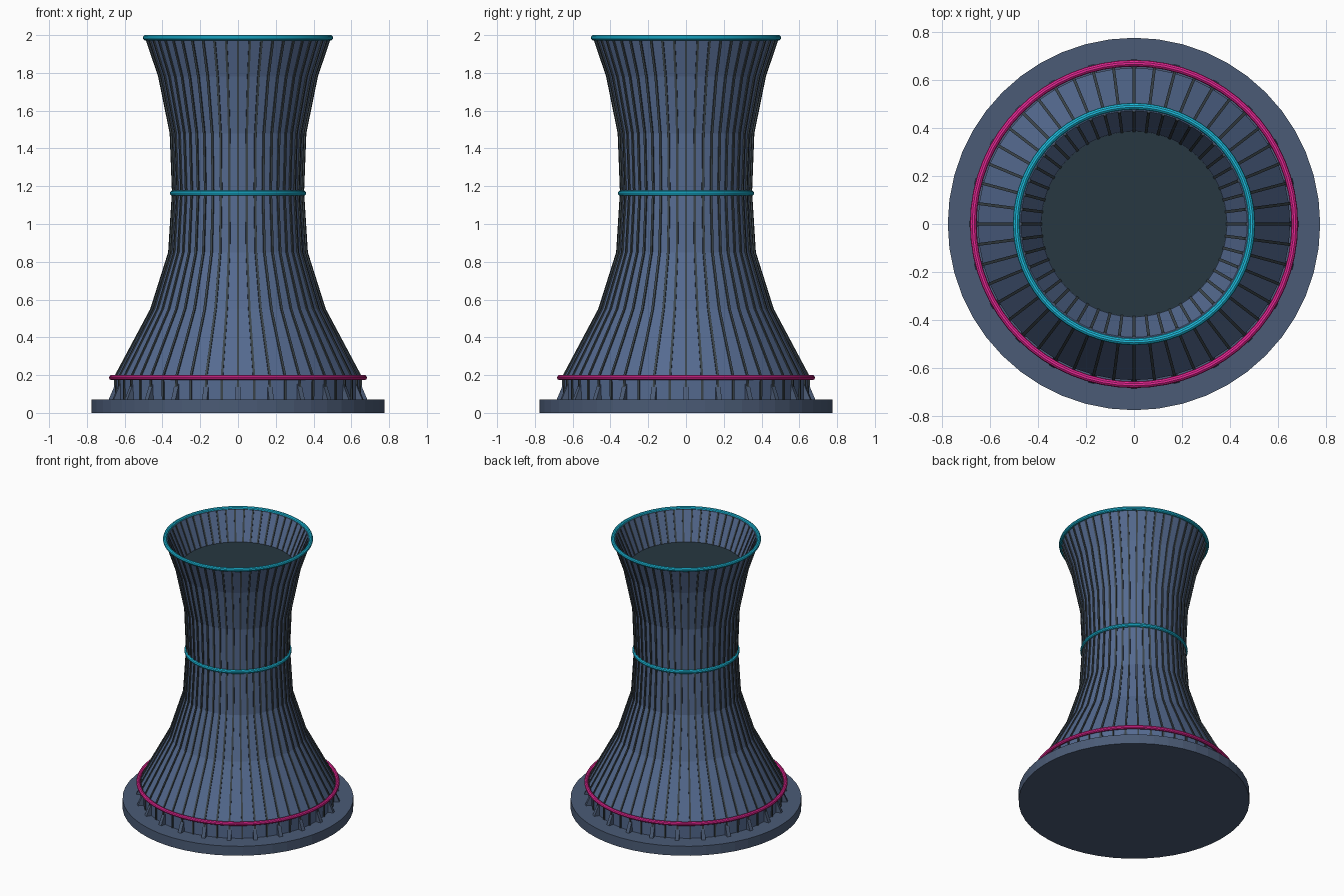
import bpy, bmesh, math

if "Cube" in bpy.data.objects:
    bpy.data.objects.remove(bpy.data.objects["Cube"])

SIDES = 48
# outer shell profile (radius, height), bottom to top
PROFILE = [(0.648, 0.07), (0.65, 0.19), (0.458, 0.55), (0.363, 0.85),
           (0.343, 1.17), (0.355, 1.48), (0.416, 1.78), (0.485, 1.985)]


def material(name, rgb):
    m = bpy.data.materials.new(name)
    m.diffuse_color = (*rgb, 1)
    m.use_nodes = True
    m.node_tree.nodes["Principled BSDF"].inputs["Base Color"].default_value = m.diffuse_color
    return m


BLUE = material("slate_blue", (0.09, 0.145, 0.28))
BASE = material("base_slate", (0.07, 0.105, 0.18))
DARK = material("dark_rib", (0.045, 0.06, 0.07))
VOID = material("dark_interior", (0.02, 0.038, 0.052))
CYAN = material("cyan", (0.012, 0.5, 0.72))
PINK = material("magenta", (0.8, 0.02, 0.3))


def finish(name, bm, mat):
    bmesh.ops.recalc_face_normals(bm, faces=bm.faces)
    me = bpy.data.meshes.new(name)
    bm.to_mesh(me)
    bm.free()
    ob = bpy.data.objects.new(name, me)
    bpy.context.collection.objects.link(ob)
    me.materials.append(mat)
    return ob


def lathe(name, points, mat, closed=False):
    """Revolve a (radius, height) profile around z."""
    bm = bmesh.new()
    rings = []
    for r, z in points:
        rings.append([bm.verts.new((r * math.cos(a), r * math.sin(a), z))
                      for a in (2 * math.pi * i / SIDES for i in range(SIDES))])
    pairs = list(zip(rings, rings[1:]))
    if closed:
        pairs.append((rings[-1], rings[0]))
    for lo, hi in pairs:
        for i in range(SIDES):
            j = (i + 1) % SIDES
            bm.faces.new((lo[i], lo[j], hi[j], hi[i]))
    if not closed:
        bm.faces.new(rings[0])
        bm.faces.new(rings[-1])
    return finish(name, bm, mat)


def radial_bars(name, count, sections, width, mat):
    """Repeat a bar around z; sections are (inner radius, outer radius, height)."""
    bm = bmesh.new()
    for k in range(count):
        a = 2 * math.pi * k / count
        c, s = math.cos(a), math.sin(a)
        quads = []
        for r0, r1, z in sections:
            quads.append([bm.verts.new((r * c - t * s, r * s + t * c, z))
                          for r, t in ((r0, -width / 2), (r1, -width / 2),
                                       (r1, width / 2), (r0, width / 2))])
        for lo, hi in zip(quads, quads[1:]):
            for i in range(4):
                j = (i + 1) % 4
                bm.faces.new((lo[i], lo[j], hi[j], hi[i]))
        bm.faces.new(quads[0])
        bm.faces.new(quads[-1])
    return finish(name, bm, mat)


def ring(name, radius, z, minor, mat):
    bpy.ops.mesh.primitive_torus_add(major_radius=radius, minor_radius=minor,
                                     major_segments=64, minor_segments=10,
                                     location=(0, 0, z))
    ob = bpy.context.object
    ob.name = name
    ob.data.materials.append(mat)
    bpy.ops.object.shade_smooth_by_angle()


# round foundation
lathe("foundation", [(0.775, 0), (0.775, 0.07)], BASE)

# waisted shell, with the open mouth running down to the interior floor
lathe("tower_shell", PROFILE + [(0.472, 1.985), (0.387, 1.78)], BLUE)

# dark floor inside the mouth
lathe("interior_floor", [(0.386, 1.775), (0.386, 1.784)], VOID)

# vertical ribs outside and inside the mouth
radial_bars("outer_ribs", SIDES, [(r - 0.015, r + 0.007, z) for r, z in PROFILE],
            0.012, DARK)
radial_bars("inner_ribs", SIDES, [(0.381, 0.40, 1.78), (0.466, 0.48, 1.985)],
            0.012, DARK)

# leaning support legs around the foot
radial_bars("support_legs", 24, [(0.645, 0.685, 0.07), (0.63, 0.655, 0.14),
                                 (0.62, 0.64, 0.18)], 0.026, BASE)

# coloured bands
ring("foot_band", 0.669, 0.187, 0.014, PINK)
ring("waist_band", 0.347, 1.163, 0.014, CYAN)
ring("rim_band", 0.49, 1.986, 0.014, CYAN)
